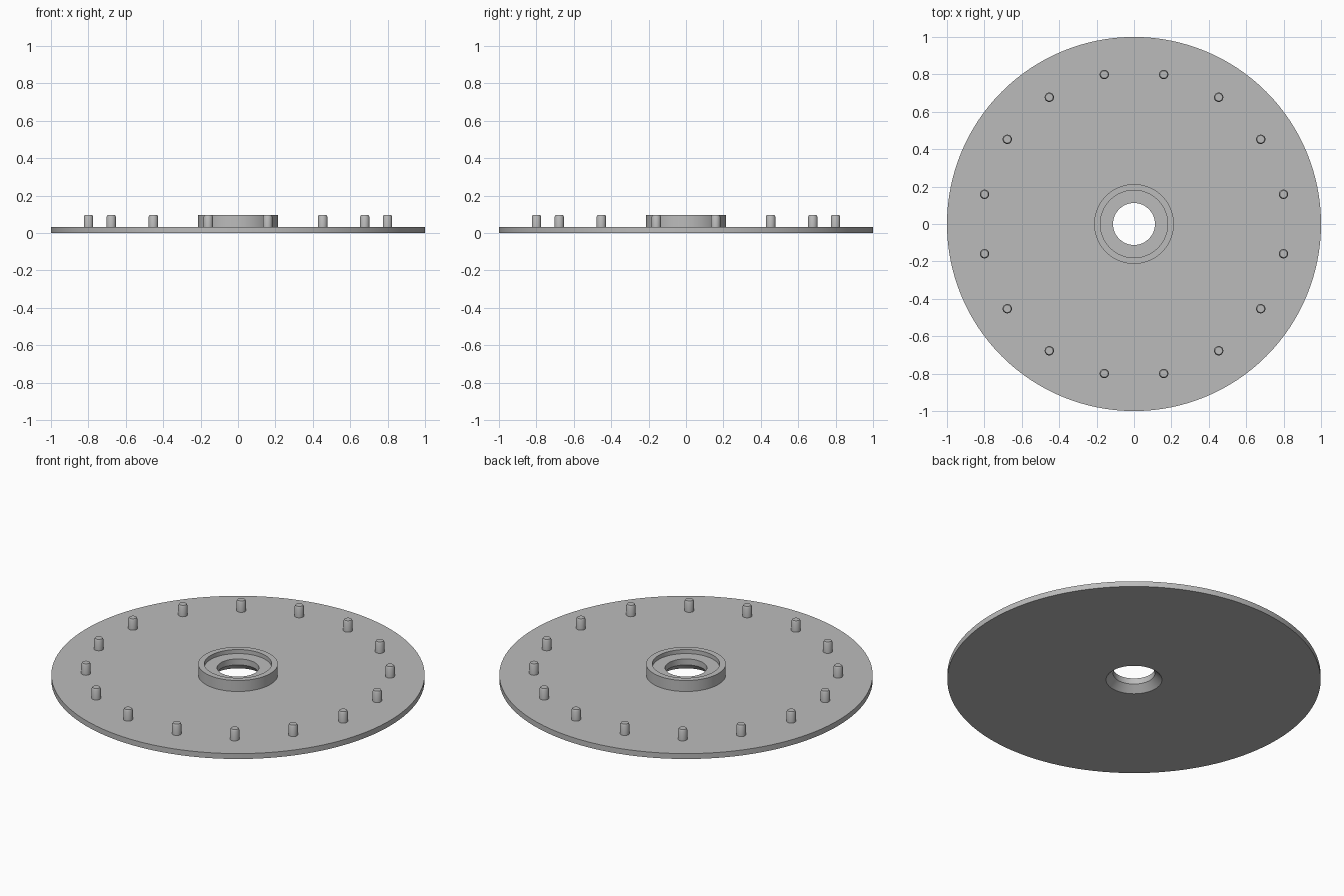
import bpy, bmesh, math

if "Cube" in bpy.data.objects:
    bpy.data.objects.remove(bpy.data.objects["Cube"])

grey = bpy.data.materials.new("plain grey")
grey.diffuse_color = (0.5, 0.5, 0.5, 1)
grey.use_nodes = True
grey.node_tree.nodes["Principled BSDF"].inputs["Base Color"].default_value = grey.diffuse_color


def lathe(name, profile, segments, closed):
    """Spin an (r, z) profile about z; closed profiles form a ring."""
    bm = bmesh.new()
    rings = []
    for r, z in profile:
        if r == 0:
            rings.append([bm.verts.new((0, 0, z))] * segments)
            continue
        rings.append([bm.verts.new((r * math.cos(2 * math.pi * i / segments),
                                    r * math.sin(2 * math.pi * i / segments), z))
                      for i in range(segments)])
    pairs = list(zip(rings, rings[1:]))
    if closed:
        pairs.append((rings[-1], rings[0]))
    for a, b in pairs:
        for i in range(segments):
            j = (i + 1) % segments
            bm.faces.new(list(dict.fromkeys((a[i], a[j], b[j], b[i]))))
    bmesh.ops.recalc_face_normals(bm, faces=bm.faces)
    mesh = bpy.data.meshes.new(name)
    bm.to_mesh(mesh)
    bm.free()
    mesh.materials.append(grey)
    obj = bpy.data.objects.new(name, mesh)
    bpy.context.collection.objects.link(obj)
    bpy.ops.object.select_all(action='DESELECT')
    obj.select_set(True)
    bpy.context.view_layer.objects.active = obj
    bpy.ops.object.shade_smooth_by_angle(angle=math.radians(30))
    return obj


PLATE_TOP, TOP = 0.032, 0.097

# Plate with raised hub, shallow recess and a bore countersunk from below
lathe("plate_with_hub", [
    (0.15, 0), (1.0, 0), (1.0, PLATE_TOP),
    (0.213, PLATE_TOP), (0.213, TOP), (0.18, TOP),
    (0.18, 0.073), (0.112, 0.073), (0.112, 0.038)], 128, True)

# Ring of sixteen chamfered pegs
peg = lathe("peg", [
    (0, PLATE_TOP - 0.005), (0.025, PLATE_TOP - 0.005), (0.025, TOP - 0.01),
    (0.02, TOP), (0, TOP)], 32, False)
for k in range(16):
    a = math.radians(11.25 + 22.5 * k)
    p = peg
    if k:
        p = bpy.data.objects.new("peg_%02d" % (k + 1), peg.data)
        bpy.context.collection.objects.link(p)
    p.location = (0.815 * math.cos(a), 0.815 * math.sin(a), 0)
